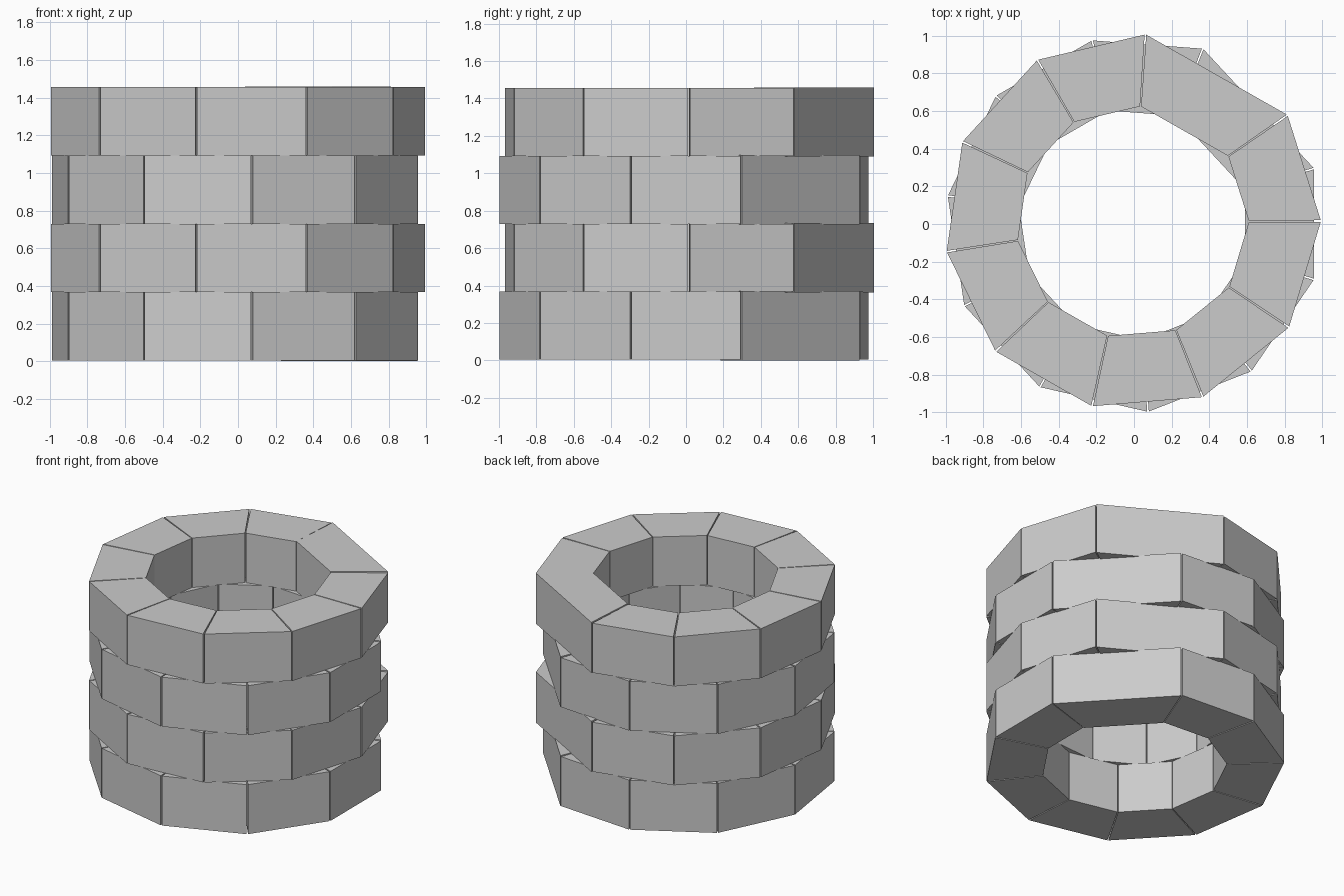
import bpy, bmesh
from math import cos, sin, radians

if "Cube" in bpy.data.objects:
    bpy.data.objects.remove(bpy.data.objects["Cube"])

R_OUT, R_IN = 0.999, 0.617
COURSE = 0.363                 # height of one course
STEP = 360 / 10.5              # nine regular blocks plus one 1.5x long block
GAP = 0.5                      # joint width in degrees


def add_block(bm, centre, a0, a1, z0, z1):
    """Wedge-shaped stone block between two angles."""
    cx, cy = centre
    plan = [(R_IN, a0), (R_OUT, a0), (R_OUT, a1), (R_IN, a1)]
    rows = [[bm.verts.new((cx + r * cos(radians(a)), cy + r * sin(radians(a)), z))
             for r, a in plan] for z in (z0, z1)]
    low, top = rows
    bm.faces.new(low[::-1])
    bm.faces.new(top)
    for i in range(4):
        j = (i + 1) % 4
        bm.faces.new((low[i], low[j], top[j], top[i]))


def add_course(name, level, centre, start):
    """Ring of blocks; the long closing block is slightly taller."""
    bm = bmesh.new()
    z0 = 0.004 + level * COURSE
    z1 = z0 + COURSE
    add_block(bm, centre, start + GAP / 2, start + 1.5 * STEP - GAP / 2,
              z0 - 0.004, z1 + 0.004)
    for i in range(9):
        a = start + (1.5 + i) * STEP
        add_block(bm, centre, a + GAP / 2, a + STEP - GAP / 2, z0, z1)
    mesh = bpy.data.meshes.new(name)
    bm.to_mesh(mesh)
    bm.free()
    bpy.context.collection.objects.link(bpy.data.objects.new(name, mesh))


# Four stacked courses, joints staggered by half a block
for level in range(4):
    if level % 2 == 0:
        add_course(f"stone_course_{level + 1}", level, (0, 0), STEP / 2)
    else:
        add_course(f"stone_course_{level + 1}", level, (-0.007, 0.009), STEP + 0.4)
